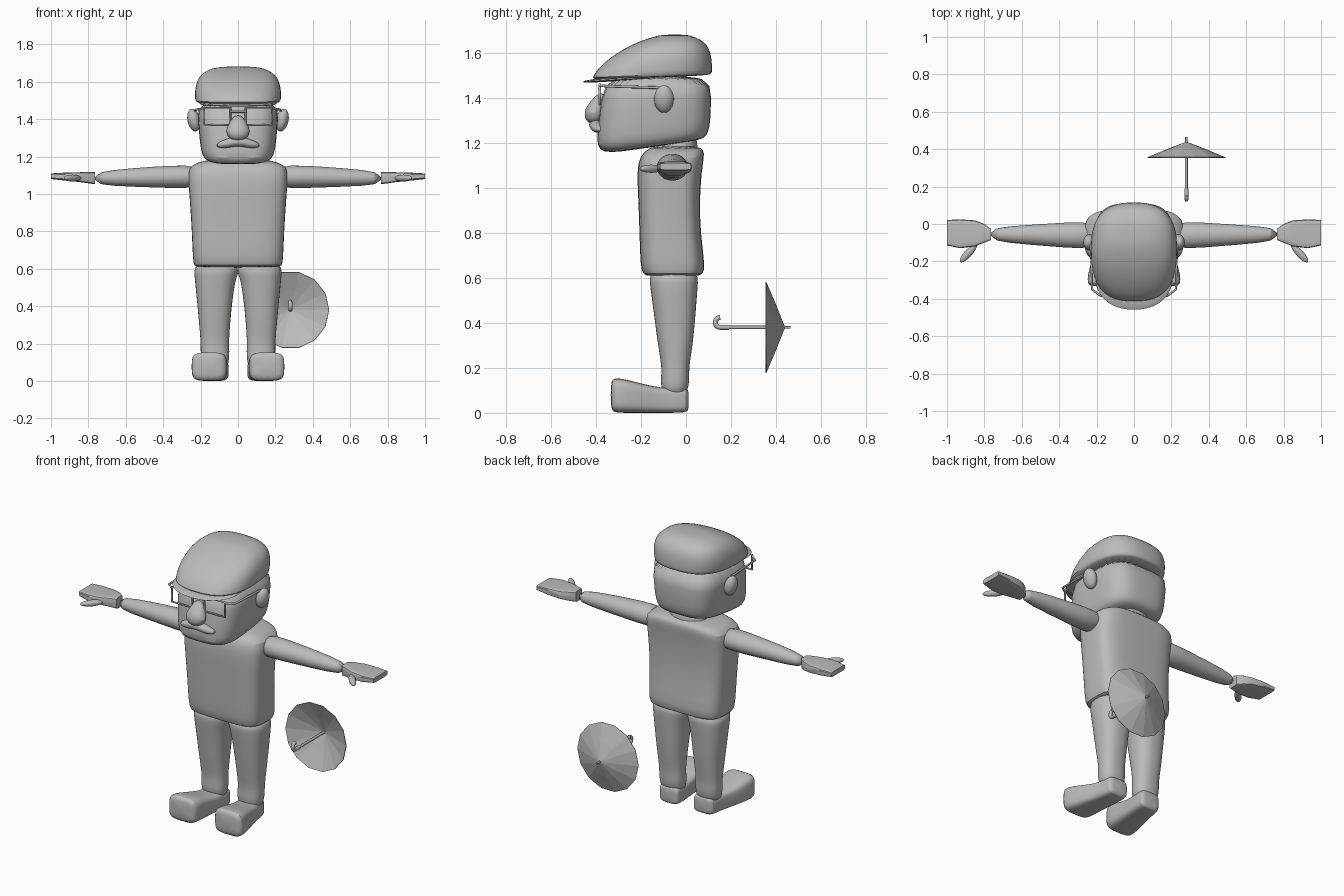
import bpy, bmesh, math
from mathutils import Vector

if "Cube" in bpy.data.objects:
    bpy.data.objects.remove(bpy.data.objects["Cube"])

grey = bpy.data.materials.new("plain grey")
grey.use_nodes = True
grey.diffuse_color = (0.5, 0.5, 0.5, 1)
grey.node_tree.nodes["Principled BSDF"].inputs["Base Color"].default_value = (0.5, 0.5, 0.5, 1)

AXES = {"z": lambda p, u, v: (v, u, p),
        "x": lambda p, u, v: (p, u, v),
        "y": lambda p, u, v: (v, p, u)}


def finish(obj, angle=None):
    obj.data.materials.append(grey)
    if angle:
        bpy.ops.object.select_all(action="DESELECT")
        obj.select_set(True)
        bpy.context.view_layer.objects.active = obj
        bpy.ops.object.shade_smooth_by_angle(angle=math.radians(angle))
    return obj


def loft(name, axis, rings, power=2.0, n=24, mirror=False, subdivide=1, capped=True, angle=50):
    """Skin superellipse rings: (position, u low, u high, v centre, v half, tilt)."""
    bm = bmesh.new()
    loops = []
    for pos, low, high, vc, vh, *tilt in rings:
        loop = []
        for i in range(n):
            a = math.tau * (i + 0.5) / n
            c, s = (math.copysign(abs(t) ** (2 / power), t) for t in (math.cos(a), math.sin(a)))
            u = (low + high) / 2 + c * (high - low) / 2
            p = pos + c * (tilt[0] if tilt else 0)
            loop.append(bm.verts.new(AXES[axis](p, u, vc + s * vh)))
        loops.append(loop)
    for a, b in zip(loops, loops[1:]):
        for i in range(n):
            j = (i + 1) % n
            bm.faces.new((a[i], a[j], b[j], b[i]))
    if capped:
        bm.faces.new(loops[0])
        bm.faces.new(loops[-1])
    bmesh.ops.recalc_face_normals(bm, faces=bm.faces)
    mesh = bpy.data.meshes.new(name)
    bm.to_mesh(mesh)
    bm.free()
    obj = bpy.data.objects.new(name, mesh)
    bpy.context.collection.objects.link(obj)
    if mirror:
        obj.modifiers.new("Mirror", "MIRROR").use_clip = False
    if subdivide:
        mod = obj.modifiers.new("Subdivision", "SUBSURF")
        mod.levels = mod.render_levels = subdivide
    return finish(obj, angle)


def blob(name, loc, scale, rot=(0, 0, 0)):
    bpy.ops.mesh.primitive_uv_sphere_add(segments=20, ring_count=12, location=loc, rotation=rot)
    obj = bpy.context.object
    obj.name = name
    obj.scale = scale
    return finish(obj, 60)


def rod(name, points, radius, closed=False):
    curve = bpy.data.curves.new(name, "CURVE")
    curve.dimensions = "3D"
    curve.bevel_depth = radius
    curve.bevel_resolution = 2
    curve.use_fill_caps = True
    line = curve.splines.new("POLY")
    line.points.add(len(points) - 1)
    for pt, co in zip(line.points, points):
        pt.co = (*co, 1)
    line.use_cyclic_u = closed
    obj = bpy.data.objects.new(name, curve)
    bpy.context.collection.objects.link(obj)
    return finish(obj)


# Head and flat cap
loft("head", "z", [
    (1.183, -.30, .03, 0, .12, .025), (1.188, -.37, .08, 0, .17, .03),
    (1.215, -.398, .10, 0, .195, .03), (1.28, -.393, .11, 0, .205, .02),
    (1.40, -.378, .112, 0, .215), (1.51, -.35, .112, 0, .22)], power=3.4, n=32)
loft("cap", "z", [
    (1.488, -.40, .112, 0, .222, .012), (1.495, -.425, .116, 0, .23, .012),
    (1.54, -.385, .117, 0, .232), (1.58, -.335, .114, 0, .227),
    (1.62, -.275, .104, 0, .213), (1.65, -.21, .08, 0, .185),
    (1.672, -.145, .04, 0, .14), (1.682, -.10, .0, 0, .08)], power=2.6, n=32)
loft("cap_brim", "z", [
    (1.476, -.455, -.10, 0, .20, .012), (1.482, -.465, -.10, 0, .21, .012),
    (1.496, -.44, -.10, 0, .21, .012)], power=2.2, n=32)

# Face
loft("nose", "z", [
    (1.285, -.425, -.385, 0, .02), (1.298, -.446, -.37, 0, .05),
    (1.335, -.455, -.36, 0, .068), (1.37, -.437, -.36, 0, .052),
    (1.40, -.412, -.36, 0, .034), (1.42, -.39, -.36, 0, .02)])
half = [(.045, -.428, -.37, 1.274, .027), (.09, -.415, -.365, 1.264, .02),
        (.115, -.40, -.37, 1.26, .008)]
loft("moustache", "x", [(-r[0], *r[1:]) for r in reversed(half)]
     + [(0, -.432, -.37, 1.284, .025)] + half)

# Neck and body
loft("neck", "z", [(1.12, -.12, .06, 0, .13), (1.17, -.105, .052, 0, .115),
                   (1.25, -.10, .05, 0, .11)])
loft("torso", "z", [
    (.607, -.165, .05, 0, .215), (.615, -.192, .075, 0, .236),
    (.65, -.203, .086, 0, .242), (.80, -.207, .064, 0, .247),
    (.95, -.212, .061, 0, .257), (1.08, -.219, .07, 0, .267),
    (1.14, -.205, .082, 0, .268), (1.168, -.175, .078, 0, .22),
    (1.187, -.15, .06, 0, .15)], power=3.8, n=32)

# Arms, hands and thumbs
loft("arms", "x", [
    (.20, -.137, .015, 1.092, .064), (.35, -.128, .010, 1.092, .061),
    (.55, -.112, -.004, 1.089, .051), (.78, -.092, -.018, 1.083, .036)], mirror=True)
loft("hands", "x", [
    (.765, -.086, -.025, 1.085, .033), (.80, -.10, .0, 1.088, .031),
    (.85, -.12, .02, 1.09, .026), (.93, -.13, .025, 1.093, .021),
    (1.0, -.115, .022, 1.095, .015)], power=6, n=16, mirror=True, subdivide=0, angle=30)

# Legs and shoes
loft("legs", "z", [
    (.07, -.10, .0, .12, .068), (.12, -.112, .012, .122, .075),
    (.16, -.112, .016, .123, .078), (.20, -.107, .013, .124, .075),
    (.30, -.125, .03, .125, .083), (.40, -.138, .04, .125, .092),
    (.53, -.155, .05, .123, .107), (.575, -.162, .054, .117, .118),
    (.64, -.165, .055, .115, .12)], power=2.4, mirror=True)
loft("shoes", "y", [
    (.012, .015, .10, .114, .052), (.004, .002, .113, .116, .066),
    (-.05, 0, .113, .12, .072), (-.11, 0, .111, .127, .074),
    (-.18, 0, .126, .14, .083), (-.27, 0, .15, .152, .096),
    (-.32, 0, .157, .156, .094), (-.335, .018, .14, .156, .075)], power=4, mirror=True)

# Paired small parts
for side, s in (("left", 1), ("right", -1)):
    blob(side + "_ear", (s * .236, -.098, 1.395), (.034, .044, .062), (0, s * math.radians(12), 0))
    blob(side + "_thumb", (s * .885, -.155, 1.085), (.066, .02, .018), (0, 0, s * math.radians(-48)))
    corners = [(.04, 1.46), (.18, 1.46), (.18, 1.37), (.04, 1.37)]
    rod(side + "_lens_frame", [(s * x, -.383, z) for x, z in corners], .006, True)
    rod(side + "_temple", [(s * .18, -.383, 1.455), (s * .224, -.35, 1.452),
                           (s * .23, -.11, 1.445)], .006)
rod("glasses_bridge", [(-.04, -.385, 1.44), (.04, -.385, 1.44)], .006)

# Umbrella lying behind the left leg
UX, UZ = .28, .38
canopy = loft("umbrella_canopy", "y", [
    (y, UZ - r, UZ + r, UX, r) for y, r in ((.357, .208), (.40, .105), (.437, .008))],
    n=14, subdivide=0, capped=False, angle=None)
canopy.modifiers.new("Thickness", "SOLIDIFY").thickness = .004
rod("umbrella_shaft", [(UX, .15, UZ), (UX, .44, UZ)], .008)
rod("umbrella_tip", [(UX, .43, UZ), (UX, .465, UZ)], .006)
hook = [Vector((UX, .152 - .022 * math.sin(a), UZ + .022 - .022 * math.cos(a)))
        for a in (math.pi * i / 10 for i in range(11))]
rod("umbrella_handle", [(UX, .19, UZ)] + hook, .011)
